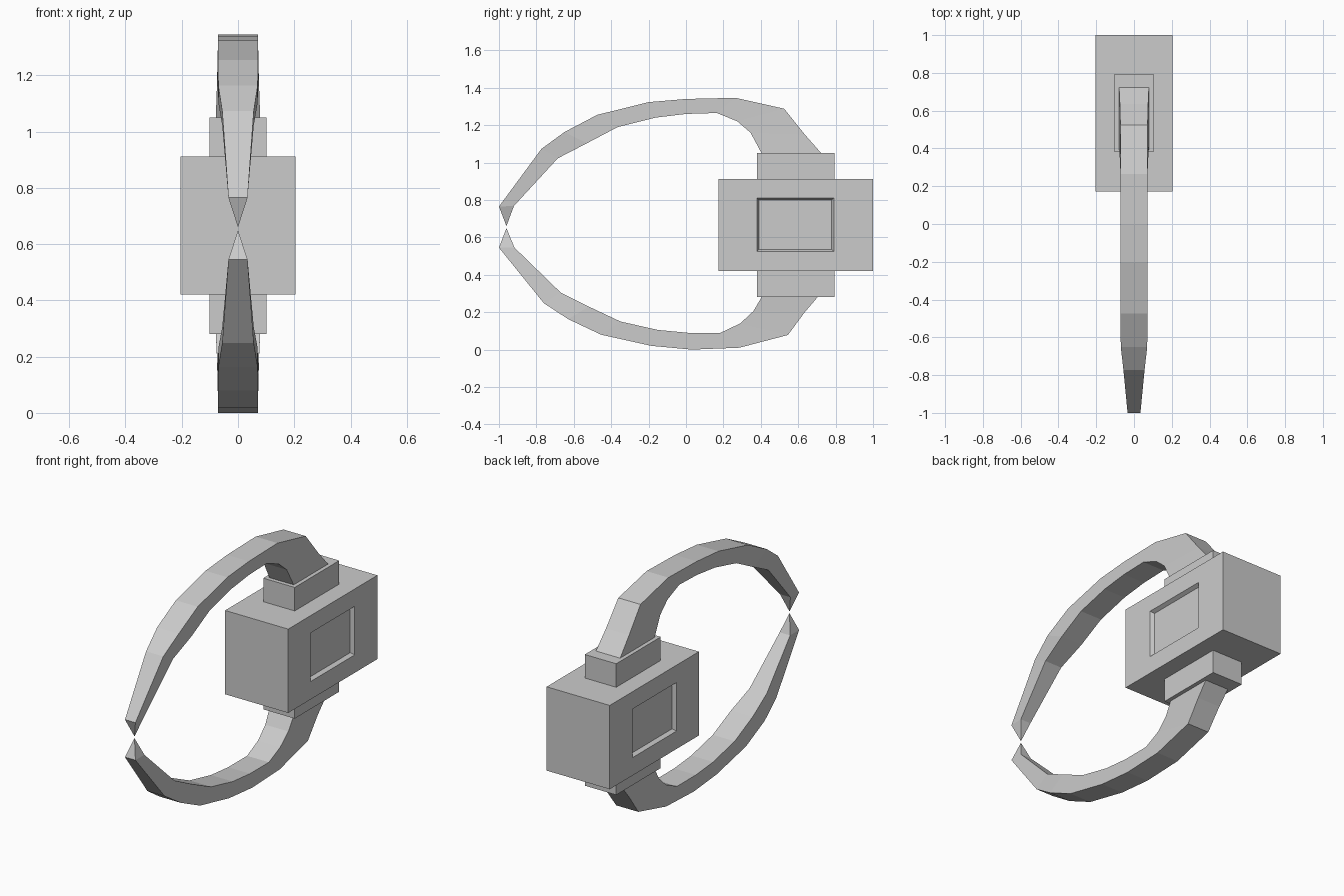
import bpy, bmesh
from mathutils import Vector

if "Cube" in bpy.data.objects:
    bpy.data.objects.remove(bpy.data.objects["Cube"])


def finish(bm, name):
    bmesh.ops.recalc_face_normals(bm, faces=bm.faces)
    mesh = bpy.data.meshes.new(name)
    bm.to_mesh(mesh)
    bm.free()
    obj = bpy.data.objects.new(name, mesh)
    bpy.context.collection.objects.link(obj)
    return obj


def box_mesh(lo, hi):
    bm = bmesh.new()
    bmesh.ops.create_cube(bm, size=1)
    lo, hi = Vector(lo), Vector(hi)
    for v in bm.verts:
        v.co = Vector([lo[i] + (v.co[i] + 0.5) * (hi[i] - lo[i]) for i in range(3)])
    return bm


# Central block with a bevelled recessed panel on each side
bm = box_mesh((-0.205, 0.173, 0.42), (0.205, 1.0, 0.912))
for sign in (-1, 1):
    bm.normal_update()
    face = max(bm.faces, key=lambda f: f.normal.x * sign * f.calc_area())
    bmesh.ops.inset_region(bm, faces=[face], thickness=0.1)
    for v in face.verts:
        v.co.y = 0.38 if v.co.y < 0.585 else 0.79
        v.co.z = 0.525 if v.co.z < 0.665 else 0.81
    bm.normal_update()
    bmesh.ops.inset_region(bm, faces=[face], thickness=0.016, depth=-0.022)
finish(bm, "block")

# Collars above and below the block
finish(box_mesh((-0.102, 0.38, 0.91), (0.102, 0.793, 1.05)), "upper_collar")
finish(box_mesh((-0.102, 0.38, 0.28), (0.102, 0.793, 0.422)), "lower_collar")


def claw(name, outer, inner, tip):
    # Rectangular sections along the arc, tapering to a point
    half_widths = [0.079, 0.075, 0.072, 0.071, 0.071, 0.071, 0.071, 0.07, 0.056, 0.034]
    bm = bmesh.new()
    rings = []
    for (oy, oz), (iy, iz), w in zip(outer, inner, half_widths):
        rings.append([bm.verts.new(p) for p in
                      ((-w, oy, oz), (w, oy, oz), (w, iy, iz), (-w, iy, iz))])
    for a, b in zip(rings, rings[1:]):
        for i in range(4):
            j = (i + 1) % 4
            bm.faces.new((a[i], a[j], b[j], b[i]))
    bm.faces.new(rings[0])
    point = bm.verts.new((0, *tip))
    for i in range(4):
        bm.faces.new((rings[-1][i], rings[-1][(i + 1) % 4], point))
    return finish(bm, name)


# Pair of curved claws that meet at the front
claw("upper_claw",
     [(0.725, 1.048), (0.635, 1.15), (0.525, 1.288), (0.265, 1.346), (0.0, 1.34),
      (-0.2, 1.323), (-0.475, 1.255), (-0.65, 1.163), (-0.773, 1.073), (-1.0, 0.765)],
     [(0.405, 1.048), (0.345, 1.16), (0.275, 1.22), (0.165, 1.265), (0.0, 1.26),
      (-0.165, 1.24), (-0.365, 1.19), (-0.53, 1.103), (-0.685, 1.023), (-0.92, 0.768)],
     (-0.96, 0.66))
claw("lower_claw",
     [(0.705, 0.282), (0.635, 0.2), (0.545, 0.078), (0.285, 0.01), (0.03, 0.0),
      (-0.185, 0.02), (-0.455, 0.08), (-0.63, 0.163), (-0.76, 0.248), (-1.0, 0.545)],
     [(0.405, 0.282), (0.36, 0.205), (0.29, 0.14), (0.185, 0.09), (0.01, 0.09),
      (-0.15, 0.105), (-0.35, 0.15), (-0.52, 0.23), (-0.67, 0.305), (-0.917, 0.545)],
     (-0.96, 0.65))
